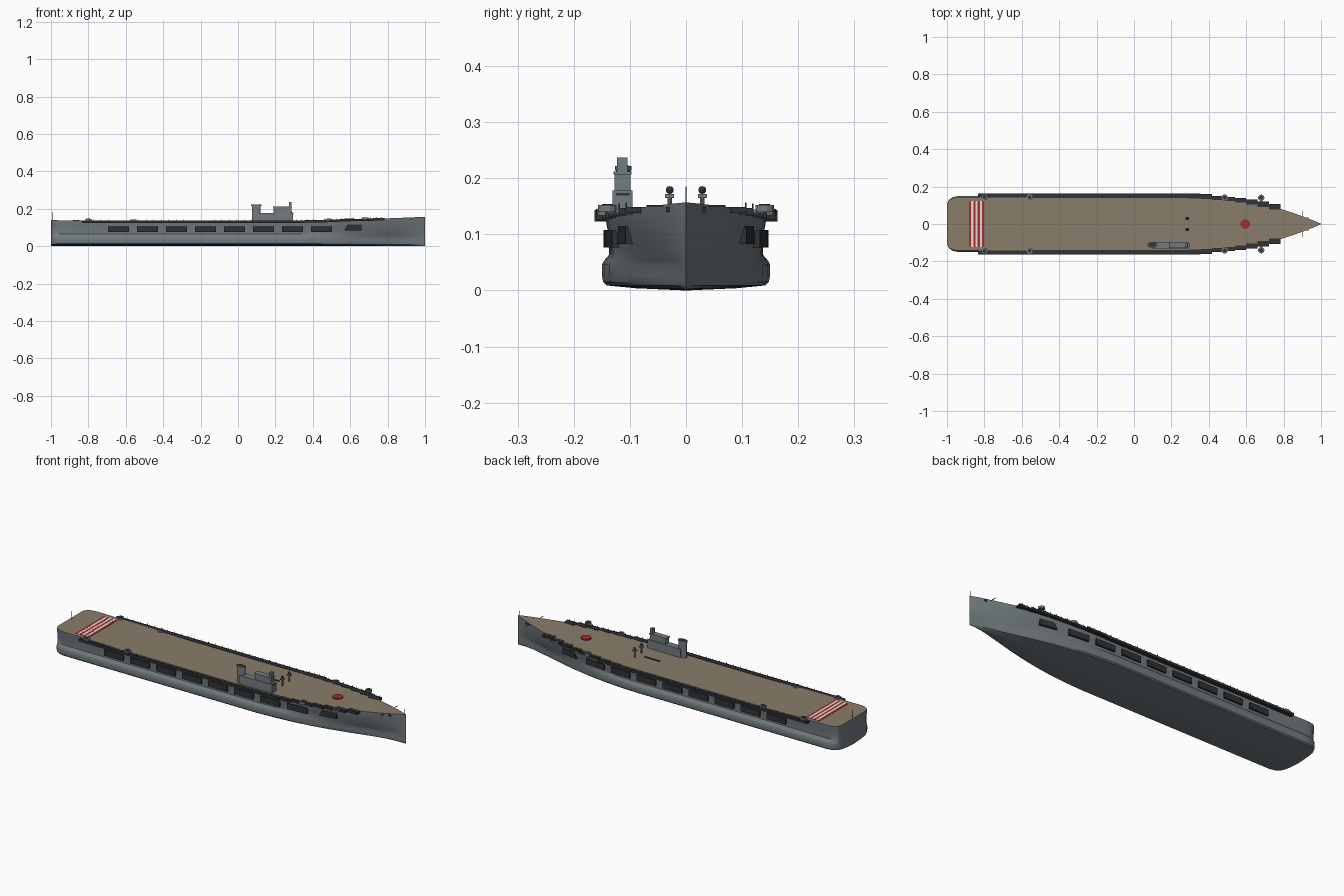
import bpy, bmesh, math
from mathutils import Vector

cube = bpy.data.objects.get("Cube")
if cube:
    bpy.data.objects.remove(cube, do_unlink=True)


def material(name, rgb):
    m = bpy.data.materials.new(name)
    m.use_nodes = True
    m.diffuse_color = (*rgb, 1)
    bsdf = m.node_tree.nodes["Principled BSDF"]
    bsdf.inputs["Base Color"].default_value = (*rgb, 1)
    bsdf.inputs["Roughness"].default_value = 0.8
    return m


GREY = material("hull grey", (0.17, 0.20, 0.215))
TAN = material("deck tan", (0.25, 0.205, 0.145))
DARK = material("dark grey", (0.03, 0.032, 0.036))
RED = material("red", (0.38, 0.025, 0.025))
WHITE = material("white", (0.75, 0.73, 0.7))


def finish(name, bm, *mats):
    bmesh.ops.recalc_face_normals(bm, faces=bm.faces)
    me = bpy.data.meshes.new(name)
    bm.to_mesh(me)
    bm.free()
    ob = bpy.data.objects.new(name, me)
    bpy.context.collection.objects.link(ob)
    for m in mats:
        me.materials.append(m)
    return ob


def smooth(ob, angle=35):
    bpy.ops.object.select_all(action='DESELECT')
    ob.select_set(True)
    bpy.context.view_layer.objects.active = ob
    bpy.ops.object.shade_smooth_by_angle(angle=math.radians(angle))


def add_prism(bm, low, high):
    a = [bm.verts.new(p) for p in low]
    b = [bm.verts.new(p) for p in high]
    bm.faces.new(a)
    bm.faces.new(b)
    for i in range(len(a)):
        j = (i + 1) % len(a)
        bm.faces.new((a[i], a[j], b[j], b[i]))


def add_box(bm, x0, x1, y0, y1, z0, z1):
    base = [(x0, y0), (x1, y0), (x1, y1), (x0, y1)]
    add_prism(bm, [(*p, z0) for p in base], [(*p, z1) for p in base])


def box(name, mat, *bounds):
    bm = bmesh.new()
    add_box(bm, *bounds)
    return finish(name, bm, mat)


def add_drum(bm, x, y, z0, z1, r, sides=12, ry=None):
    ring = [(x + r * math.cos(t), y + (ry or r) * math.sin(t))
            for t in (math.tau * (i + 0.5) / sides for i in range(sides))]
    add_prism(bm, [(*p, z0) for p in ring], [(*p, z1) for p in ring])


def drum(name, mat, *args, **kw):
    bm = bmesh.new()
    add_drum(bm, *args, **kw)
    return finish(name, bm, mat)


def interp(table, x):
    for (xa, a), (xb, b) in zip(table, table[1:]):
        if x <= xb:
            return a + (b - a) * (x - xa) / (xb - xa)
    return table[-1][1]


# Hull lines: half widths of deck and lower hull along the length
DECK = [(-1, .105), (-.99, .125), (-.97, .138), (-.94, .143), (.3, .143), (.4, .139), (.5, .131),
        (.6, .119), (.7, .101), (.8, .076), (.9, .042), (.96, .019), (1, .001)]
LOWER = [(-1, .105), (-.99, .128), (-.97, .143), (-.94, .15), (.2, .15), (.3, .145), (.4, .136),
         (.5, .121), (.6, .101), (.7, .076), (.8, .048), (.9, .021), (1, .001)]


def deck_z(x):
    return .132 + .007 * max(0, (-.4 - x) / .6) + .025 * max(0, (x - .2) / .8) ** 1.4


def section(x):
    d, lo = interp(DECK, x), interp(LOWER, x)
    dent = min(1, lo / .15) ** 3
    mix = lambda t, inset: lo + (d - lo) * t - inset * dent
    return [(lo * .6, .004), (lo * .94, .009), (lo * .985, .015), (lo, .027), (lo, .046),
            (mix(.1, .003), .053), (mix(.3, .011), .064), (mix(.6, .009), .092),
            (mix(.95, .001), .122), (d, deck_z(x))]


def side_y(x):
    return section(x)[7][0]


# Hull with flight deck
xs = [-1, -.99, -.98, -.97, -.955, -.94] + [-.9 + .1 * i for i in range(11)]
xs += [.2 + .04 * i for i in range(20)] + [.98, 1]
bm = bmesh.new()
rings = []
for x in xs:
    s = section(x)
    pts = [(0, 0)] + s + [(0, deck_z(x))] + [(-y, z) for y, z in reversed(s)]
    rings.append([bm.verts.new((x, y, z)) for y, z in pts])
n = len(rings[0])
top = n // 2
for a, b in zip(rings, rings[1:]):
    for i in range(n):
        j = (i + 1) % n
        f = bm.faces.new((a[i], b[i], b[j], a[j]))
        f.material_index = int(i in (top - 1, top))
bm.faces.new(rings[0])
bm.faces.new(rings[-1])
smooth(finish("hull", bm, GREY, TAN), 30)

# Side openings
spans = [(-.695 + .155 * i, -.583 + .155 * i) for i in range(8)]
bm = bmesh.new()
for s in (1, -1):
    for x0, x1 in spans + [(.567, .66)]:
        last = x0 > .55
        z0, z1 = (.083, .115) if last else (.077, .108)
        corners = [(x0, z0), (x1, z0), (x1, z1), (x0 + (.018 if last else 0), z1)]
        add_prism(bm, [(x, s * (side_y(x) - .006), z) for x, z in corners],
                  [(x, s * (side_y(x) + .01), z) for x, z in corners])
finish("side_openings", bm, DARK)

# Catwalks stepping in towards the bow, with railing posts
walk, rails = bmesh.new(), bmesh.new()
steps = [(.295 + .061 * i, .295 + .061 * (i + 1)) for i in range(8)]
for s in (1, -1):
    for x0, x1 in [(-.835, .295)] + steps:
        inner = interp(DECK, x1) - .004
        outer = interp(DECK, x0) + (.02 if x0 < .4 else .012)
        z = deck_z((x0 + x1) / 2)
        add_box(walk, x0, x1, *sorted((s * inner, s * outer)), z - .009, z + .002)
        add_box(rails, x0, x1, *sorted((s * (outer - .002), s * outer)), z + .002, z + .004)
        count = max(2, round((x1 - x0) / .04))
        for k in range(count):
            px = x0 + (k + .5) * (x1 - x0) / count
            add_box(rails, px, px + .002, *sorted((s * (outer - .002), s * outer)), z, z + .01)
finish("catwalks", walk, DARK)
finish("railings", rails, DARK)

# Gun tubs
tubs, guns = bmesh.new(), bmesh.new()
for x, y in [(-.8, .145), (-.558, .143), (.485, .141), (.68, .14)]:
    for s in (1, -1):
        z = deck_z(x)
        add_drum(tubs, x, s * y, z - .004, z + .008, .017)
        add_drum(guns, x, s * y, z + .008, z + .010, .010)
        if x > .6:
            add_box(tubs, x - .006, x + .006, *sorted((s * .095, s * y)), z - .006, z)
finish("gun_tubs", tubs, GREY)
finish("guns", guns, DARK)

# Island: base, bridge, lookout and funnel
box("island_base", GREY, .1, .295, -.131, -.095, .125, .178)
box("bridge", GREY, .19, .285, -.127, -.099, .178, .210)
box("bridge_roof", GREY, .186, .289, -.129, -.097, .207, .212)
box("bridge_window_band", DARK, .22, .2965, -.125, -.101, .169, .174)
box("lookout", GREY, .272, .287, -.123, -.104, .212, .237)
drum("funnel", GREY, .098, -.112, .125, .216, .024, sides=16, ry=.013)
drum("funnel_cap", GREY, .098, -.112, .214, .222, .028, sides=16, ry=.015)
drum("funnel_mouth", DARK, .098, -.112, .222, .2225, .022, sides=16, ry=.011)

# Paired deck directors and the low barrier
for side, s in (("left", 1), ("right", -1)):
    y = s * .029
    drum(side + "_director_post", GREY, .285, y, .13, .166, .004, sides=8)
    box(side + "_director_base", GREY, .275, .295, y - .008, y + .008, .165, .172)
    bm = bmesh.new()
    bmesh.ops.create_uvsphere(bm, u_segments=10, v_segments=6, radius=.007)
    bmesh.ops.translate(bm, verts=bm.verts, vec=Vector((.285, y, .179)))
    smooth(finish(side + "_director_head", bm, DARK), 60)
box("deck_barrier", DARK, .155, .245, -.001, .001, .13, .138)

# Painted stern stripes
for i in range(7):
    x = -.882 + .0116 * i
    z = deck_z(x)
    box("stern_stripe_%d" % (i + 1), (RED, WHITE)[i % 2], x, x + .0116, -.123, .123, z - .003, z + .0012)

# Red deck marker
drum("deck_marker", RED, .595, 0, .138, .147, .027, sides=8)

# Poles and bow fittings
drum("bow_pole", DARK, .992, 0, .15, .185, .0012, sides=6)
drum("stern_pole", DARK, -.99, 0, .13, .182, .0012, sides=6)
bm = bmesh.new()
for s in (1, -1):
    add_box(bm, .899, .902, *sorted((s * .035, s * .07)), .150, .152)
    add_box(bm, .922, .932, *sorted((s * .026, s * .036)), .140, .149)
finish("bow_fittings", bm, DARK)
